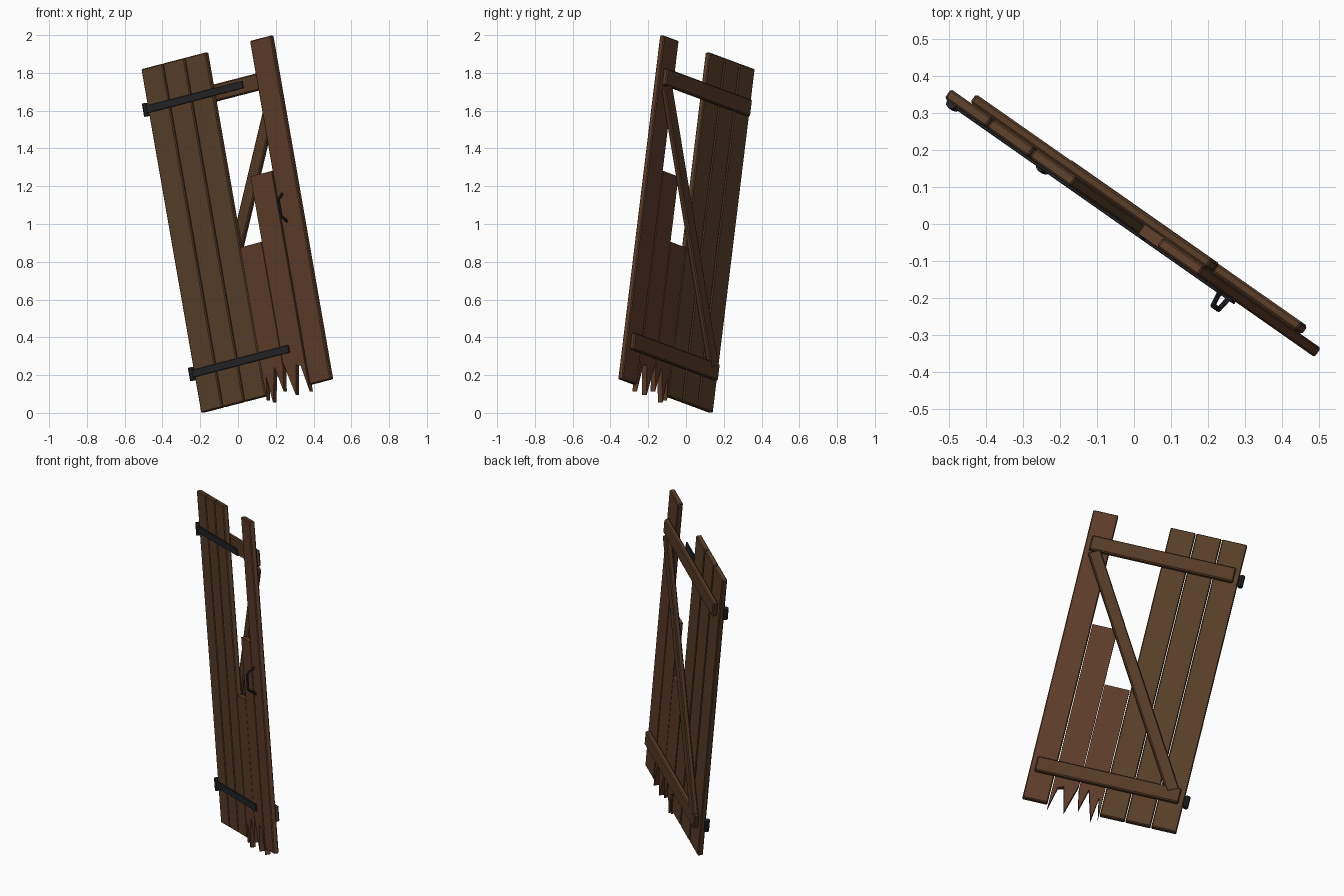
import bpy, bmesh
from math import radians
from mathutils import Matrix, Vector

if "Cube" in bpy.data.objects:
    bpy.data.objects.remove(bpy.data.objects["Cube"])

# Door space: x = across the planks, y = depth (front is negative), z = along the planks
PLACE = (Matrix.Translation((-0.19, 0.133, 0)) @ Matrix.Rotation(radians(-35), 4, 'Z')
         @ Matrix.Rotation(radians(-12), 4, 'Y'))


def material(name, rgb):
    m = bpy.data.materials.new(name)
    m.diffuse_color = (*rgb, 1)
    m.use_nodes = True
    m.node_tree.nodes["Principled BSDF"].inputs["Base Color"].default_value = m.diffuse_color
    return m


WOOD = material("wood", (0.10, 0.050, 0.022))
WOOD_RED = material("reddish_wood", (0.11, 0.046, 0.022))
BACK_WOOD = material("batten_wood", (0.095, 0.044, 0.020))
IRON = material("iron", (0.018, 0.018, 0.021))


def finish(bm, name, mat, bevel=0.0):
    bmesh.ops.recalc_face_normals(bm, faces=bm.faces)
    me = bpy.data.meshes.new(name)
    bm.to_mesh(me)
    bm.free()
    ob = bpy.data.objects.new(name, me)
    bpy.context.collection.objects.link(ob)
    ob.matrix_world = PLACE
    me.materials.append(mat)
    if bevel:
        mod = ob.modifiers.new("edge_bevel", 'BEVEL')
        mod.width = bevel
        mod.segments = 1
        mod.limit_method = 'ANGLE'
    return ob


def slab(name, outline, front, back, mat, bevel=0.004):
    """Extrude an (x, z) outline from the front depth to the back depth."""
    bm = bmesh.new()
    face = bm.faces.new([bm.verts.new((x, front, z)) for x, z in outline])
    ext = bmesh.ops.extrude_face_region(bm, geom=[face])
    moved = [g for g in ext["geom"] if isinstance(g, bmesh.types.BMVert)]
    bmesh.ops.translate(bm, verts=moved, vec=(0, back - front, 0))
    return finish(bm, name, mat, bevel)


def rect(x0, x1, z0, z1):
    return [(x0, z0), (x1, z0), (x1, z1), (x0, z1)]


def rod(name, p, q, r, mat, sides=8):
    p, q = Vector(p), Vector(q)
    d = q - p
    bm = bmesh.new()
    m = Matrix.Translation((p + q) / 2) @ d.to_track_quat('Z', 'Y').to_matrix().to_4x4()
    bmesh.ops.create_cone(bm, cap_ends=True, segments=sides, radius1=r, radius2=r,
                          depth=d.length, matrix=m)
    return finish(bm, name, mat)


# Whole planks
PITCH, GAP, H = 0.1435, 0.002, 1.86
for i in (0, 1, 2, 5):
    slab(f"plank_{i + 1}", rect(i * PITCH + GAP, (i + 1) * PITCH - GAP, 0, H),
         -0.015, 0.015, WOOD_RED if i == 5 else WOOD, 0.005)

# Broken planks: splintered at the foot, snapped off at the top
slab("broken_plank_4", [(0.433, -0.025), (0.455, 0.10), (0.470, -0.045), (0.518, 0.14),
                        (0.549, 0.0), (0.572, 0.13), (0.572, 0.804), (0.433, 0.803)],
     -0.015, 0.015, WOOD_RED, 0)
slab("broken_plank_5", [(0.576, 0.15), (0.622, -0.035), (0.655, 0.12), (0.685, 0.11),
                        (0.714, -0.035), (0.7155, 1.157), (0.576, 1.157)],
     -0.015, 0.015, WOOD_RED, 0)

# Battens and strap hinges at the two levels
for level, z in (("lower", 0.213), ("upper", 1.643)):
    slab(f"{level}_batten", rect(0.03, 0.83, z - 0.045, z + 0.045), 0.015, 0.043, BACK_WOOD, 0.006)
    slab(f"{level}_hinge_strap", rect(-0.012, 0.633, z - 0.02, z + 0.02), -0.023, -0.014, IRON, 0.002)
    rod(f"{level}_hinge_barrel", (-0.012, -0.016, z - 0.035), (-0.012, -0.016, z + 0.035), 0.015, IRON)

# Diagonal brace
lo, hi = Vector((0.073, 0.235)), Vector((0.80, 1.592))
side = (hi - lo).normalized().orthogonal() * 0.035
slab("diagonal_brace", [tuple(v) for v in (lo - side, lo + side, hi + side, hi - side)],
     0.015, 0.0445, BACK_WOOD, 0.006)

# Pull handle
path = [(0.757, -0.012, 0.875), (0.757, -0.058, 0.905), (0.757, -0.058, 0.995), (0.757, -0.012, 1.025)]
for part, p, q in zip(("lower_arm", "grip", "upper_arm"), path, path[1:]):
    rod(f"handle_{part}", p, q, 0.007, IRON)
